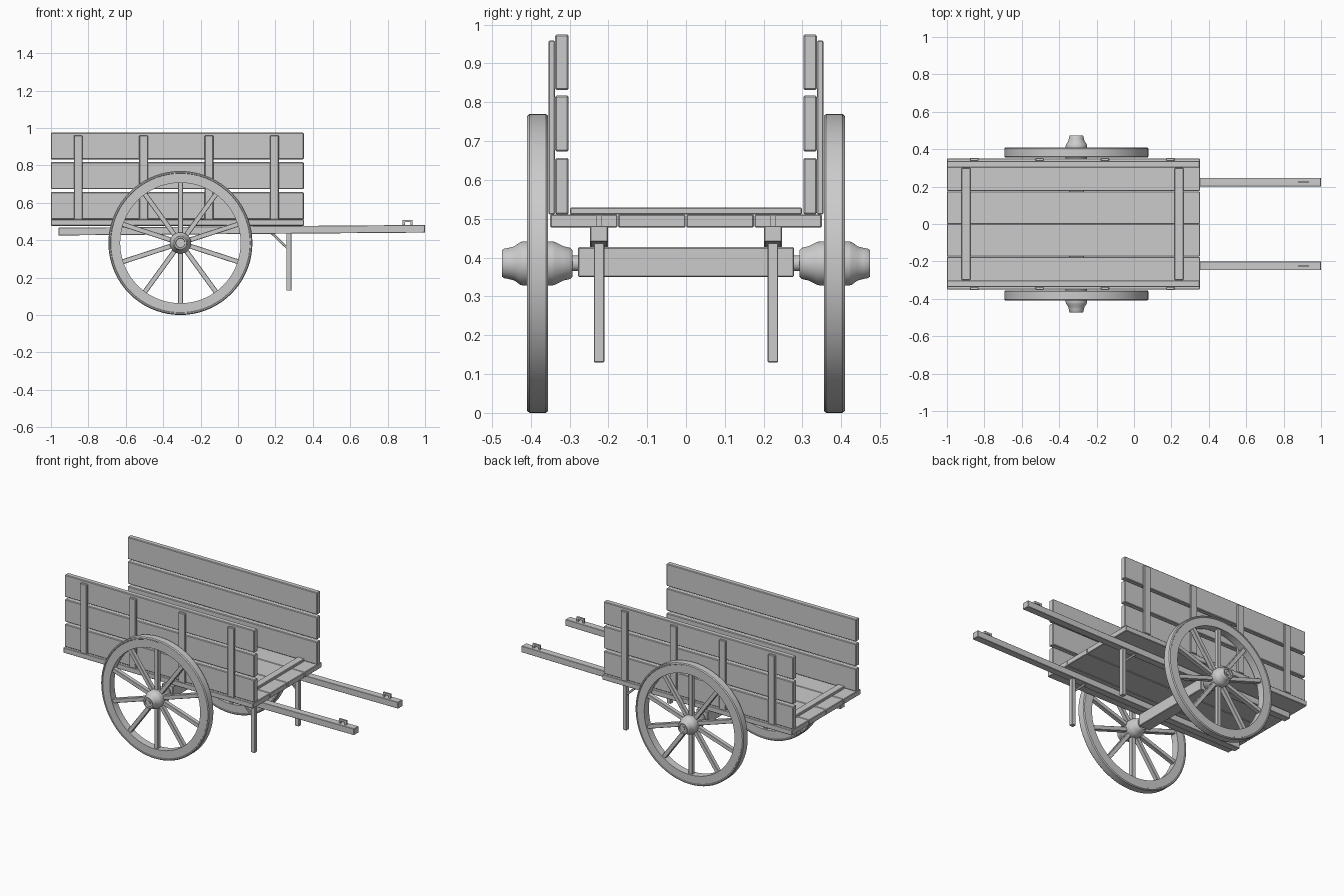
import bpy, bmesh, math
from mathutils import Matrix, Vector

if "Cube" in bpy.data.objects:
    bpy.data.objects.remove(bpy.data.objects["Cube"])

WX, WZ = -0.308, 0.385   # wheel centre


def finish(name, bm, smooth=False):
    bmesh.ops.recalc_face_normals(bm, faces=bm.faces[:])
    me = bpy.data.meshes.new(name)
    bm.to_mesh(me)
    bm.free()
    ob = bpy.data.objects.new(name, me)
    bpy.context.collection.objects.link(ob)
    if smooth:
        bpy.ops.object.select_all(action='DESELECT')
        ob.select_set(True)
        bpy.context.view_layer.objects.active = ob
        bpy.ops.object.shade_smooth_by_angle(angle=math.radians(35))
    return ob


def box(name, x, y, z, bevel=0.003):
    """Box from (min, max) ranges with a small edge bevel."""
    bm = bmesh.new()
    size = [abs(r[1] - r[0]) for r in (x, y, z)]
    mid = [(r[0] + r[1]) / 2 for r in (x, y, z)]
    bmesh.ops.create_cube(bm, size=1, matrix=Matrix.Diagonal((*size, 1)))
    ob = finish(name, bm)
    ob.location = mid
    if bevel:
        mod = ob.modifiers.new("edge", 'BEVEL')
        mod.width, mod.segments = bevel, 1
    return ob


def beam(name, a, b, width, depth):
    """Square bar in the XZ plane from point a to point b."""
    a, b = Vector(a), Vector(b)
    d, mid = b - a, (a + b) / 2
    h = d.length / 2
    ob = box(name, (-h, h), (-depth / 2, depth / 2), (-width / 2, width / 2), 0.002)
    ob.location = mid
    ob.rotation_euler.y = -math.atan2(d.z, d.x)
    return ob


def lathe(name, profile, s, closed=False, seg=64):
    """Revolve (radius, y) points around the wheel axis on side s."""
    bm = bmesh.new()
    rings = []
    for i in range(seg):
        t = 2 * math.pi * i / seg
        rings.append([bm.verts.new((WX + r * math.cos(t), s * y, WZ + r * math.sin(t)))
                      for r, y in profile])
    n = len(profile)
    for i in range(seg):
        p, q = rings[i], rings[(i + 1) % seg]
        for k in range(n if closed else n - 1):
            m = (k + 1) % n
            bm.faces.new((p[k], p[m], q[m], q[k]))
    if not closed:
        bm.faces.new([r[0] for r in rings])
        bm.faces.new([r[-1] for r in rings])
    return finish(name, bm, True)


# floor planks and cross battens
for i in range(4):
    y = -0.35 + i * 0.1755
    box("floor_plank", (-1, 0.352), (y, y + 0.1735), (0.477, 0.511))
for x in (-0.898, 0.241):
    box("floor_batten", (x - 0.024, x + 0.024), (-0.299, 0.299), (0.511, 0.529))

# axle beam
box("axle_beam", (WX - 0.04, WX + 0.04), (-0.278, 0.278), (0.35, 0.427))

for s in (-1, 1):
    # side boards and stakes
    for z0, z1 in ((0.511, 0.657), (0.673, 0.817), (0.832, 0.975)):
        box("side_board", (-1, 0.352), (s * 0.302, s * 0.337), (z0, z1), 0.004)
    for i in range(4):
        x = -0.855 + 0.35 * i
        box("side_stake", (x - 0.023, x + 0.023), (s * 0.337, s * 0.354), (0.511, 0.959))

    # shaft, rising slightly to the front
    y = s * 0.224
    beam("shaft", (-0.96, y, 0.446), (1.0, y, 0.461), 0.041, 0.046)

    # strap staple on the shaft
    for x in (0.886, 0.927):
        box("staple_post", (x - 0.006, x + 0.006), (y - 0.006, y + 0.006), (0.47, 0.509), 0)
    box("staple_bar", (0.880, 0.933), (y - 0.006, y + 0.006), (0.497, 0.509), 0)

    # prop leg and brace
    box("prop_leg", (0.258, 0.285), (y - 0.0135, y + 0.0135), (0.13, 0.442), 0.002)
    beam("leg_brace", (0.175, y, 0.443), (0.265, y, 0.357), 0.013, 0.013)

    # wheel rim with iron tyre
    lathe("wheel_rim", [(0.322, 0.358), (0.372, 0.358), (0.374, 0.355), (0.380, 0.355),
                        (0.385, 0.361), (0.385, 0.403), (0.380, 0.409), (0.374, 0.409),
                        (0.372, 0.406), (0.322, 0.406)], s, True, 72)

    # turned hub with recessed end
    lathe("wheel_hub", [(0.034, 0.292), (0.040, 0.298), (0.044, 0.315), (0.055, 0.337),
                        (0.057, 0.345), (0.057, 0.419), (0.055, 0.427), (0.044, 0.442),
                        (0.040, 0.457), (0.038, 0.469), (0.034, 0.474), (0.026, 0.474),
                        (0.024, 0.466)], s, seg=40)
    lathe("axle_pin", [(0.02, 0.27), (0.02, 0.30)], s, seg=24)
    lathe("axle_nut", [(0.013, 0.46), (0.013, 0.472)], s, seg=6)

    # spokes
    for i in range(10):
        t = math.radians(90 + 36 * i)
        c, n = math.cos(t), math.sin(t)
        beam("spoke", (WX + 0.04 * c, s * 0.382, WZ + 0.04 * n),
             (WX + 0.33 * c, s * 0.382, WZ + 0.33 * n), 0.026, 0.028)
